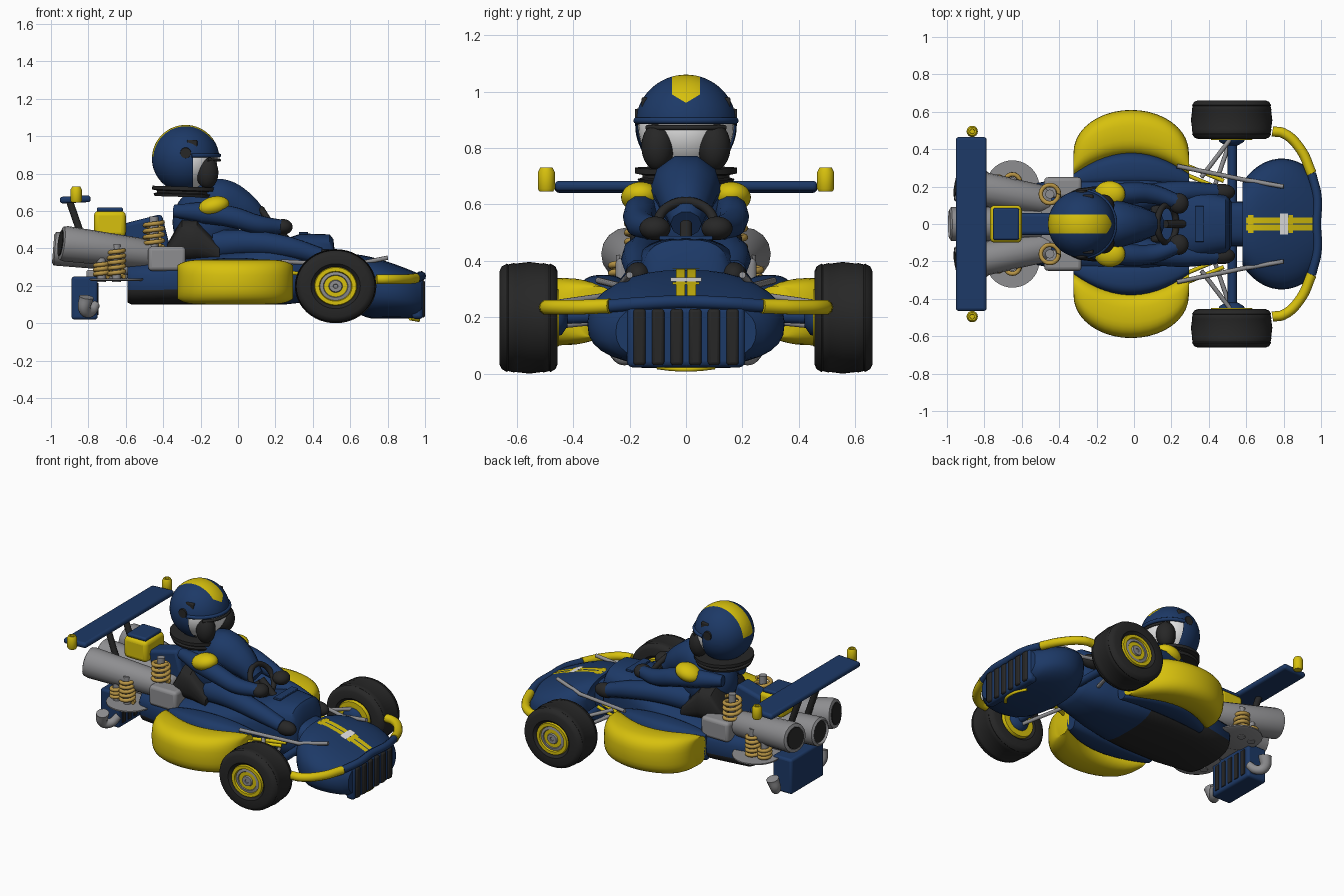
import bpy, bmesh, math
from mathutils import Vector

if "Cube" in bpy.data.objects:
    bpy.data.objects.remove(bpy.data.objects["Cube"])

def paint(name, r, g, b):
    m = bpy.data.materials.new(name)
    m.use_nodes = True
    m.diffuse_color = (r, g, b, 1)
    m.node_tree.nodes["Principled BSDF"].inputs["Base Color"].default_value = (r, g, b, 1)
    return m

BLUE = paint("navy blue", .012, .041, .135)
YELLOW = paint("yellow", .68, .53, .004)
BLACK = paint("black", .02, .02, .02)
GREY = paint("grey metal", .27, .27, .28)
GOLD = paint("spring gold", .48, .3, .06)
WHITE = paint("white", .8, .8, .8)
SIDES = (("left", 1), ("right", -1))

def finish(name, bm, *mats):
    bmesh.ops.recalc_face_normals(bm, faces=bm.faces)
    me = bpy.data.meshes.new(name)
    bm.to_mesh(me)
    bm.free()
    ob = bpy.data.objects.new(name, me)
    bpy.context.collection.objects.link(ob)
    for m in mats:
        me.materials.append(m)
    return ob

def skin(bm, rings):
    rings = [[bm.verts.new(p) for p in r] for r in rings]
    for a, b in zip(rings, rings[1:]):
        for i in range(len(a)):
            j = (i + 1) % len(a)
            bm.faces.new((a[i], a[j], b[j], b[i]))
    bm.faces.new(rings[0])
    bm.faces.new(rings[-1])

def loft(name, sections, *mats, power=3, n=32):
    """Superellipse sections (x, y centre, half width, bottom, top)."""
    bm, rings = bmesh.new(), []
    for x, yc, hw, z0, z1 in sections:
        ring = []
        for i in range(n):
            a = math.tau * i / n
            c, s = math.cos(a), math.sin(a)
            u = math.copysign(abs(c) ** (2 / power), c)
            v = math.copysign(abs(s) ** (2 / power), s)
            ring.append((x, yc + hw * u, (z0 + z1) / 2 + (z1 - z0) / 2 * v))
        rings.append(ring)
    skin(bm, rings)
    return finish(name, bm, *mats)

def lathe(name, start, axis, profile, mat, n=40):
    """Revolve (distance, radius) pairs about an axis."""
    q = Vector(axis).to_track_quat('Z', 'Y')
    bm = bmesh.new()
    skin(bm, [[Vector(start) + q @ Vector((r * math.cos(math.tau * i / n), r * math.sin(math.tau * i / n), d))
               for i in range(n)] for d, r in profile])
    return finish(name, bm, mat)

def ball(name, c, size, mat, tilt=0):
    bpy.ops.mesh.primitive_uv_sphere_add(segments=32, ring_count=20, location=c, rotation=(0, tilt, 0))
    ob = bpy.context.object
    ob.name, ob.scale = name, size
    ob.data.materials.append(mat)
    return ob

def box(name, c, size, mat, bevel=.012, tilt=0):
    bm = bmesh.new()
    bmesh.ops.create_cube(bm, size=1)
    bmesh.ops.scale(bm, vec=size, verts=bm.verts)
    ob = finish(name, bm, mat)
    ob.location, ob.rotation_euler = c, (0, tilt, 0)
    if bevel:
        b = ob.modifiers.new("bevel", 'BEVEL')
        b.width, b.segments = bevel, 3
    return ob

def tube(name, pts, radius, mat):
    """Round tube through points; radius may be one value or one per point."""
    radii = radius if isinstance(radius, list) else [radius] * len(pts)
    cu = bpy.data.curves.new(name, 'CURVE')
    cu.dimensions, cu.bevel_depth, cu.bevel_resolution, cu.resolution_u, cu.use_fill_caps = '3D', 1, 3, 6, True
    sp = cu.splines.new('BEZIER')
    sp.bezier_points.add(len(pts) - 1)
    for bp, p, r in zip(sp.bezier_points, pts, radii):
        bp.co, bp.radius = p, r
        bp.handle_left_type = bp.handle_right_type = 'AUTO'
    ob = bpy.data.objects.new(name, cu)
    bpy.context.collection.objects.link(ob)
    bpy.ops.object.select_all(action='DESELECT')
    ob.select_set(True)
    bpy.context.view_layer.objects.active = ob
    bpy.ops.object.convert(target='MESH')
    ob.data.materials.clear()
    ob.data.materials.append(mat)

def spring(name, x, y, z0, z1, r, turns):
    n = turns * 8
    tube(name, [(x + r * math.cos(math.tau * i / 8), y + r * math.sin(math.tau * i / 8),
                 z0 + (z1 - z0) * i / n) for i in range(n + 1)], .012, GOLD)

# Hull with a dark rear underside
hull = loft("hull", [(-.59, 0, .19, .11, .32), (-.57, 0, .21, .1, .33), (-.35, 0, .25, .1, .34), (-.1, 0, .26, .1, .38),
                     (.05, 0, .25, .1, .4), (.25, 0, .21, .1, .45), (.34, 0, .19, .11, .48), (.49, 0, .16, .13, .475),
                     (.51, 0, .14, .15, .45), (.52, 0, .12, .16, .36), (.64, 0, .12, .15, .34)], BLUE, BLACK)
for f in hull.data.polygons:
    f.material_index = int(f.center.z < .18 and f.center.x < .1)
box("cowl_panel", (.35, 0, .481), (.05, .19, .014), BLUE, .004)

# Nose with an elliptical plan, grille and stripes
def nose_top(x):
    return .368 - .1 * max(0, (x - .63) / .33) ** 1.4

nose = []
for i in range(16):
    x = .58 + .4 * i / 15
    w = .35 * math.sqrt(1 - ((x - .79) / .27) ** 2)
    nose.append((x, 0, w, .025 + 1.6 * max(0, .72 - x) ** 1.6 + 4 * max(0, x - .95) ** 1.7, nose_top(x)))
loft("nose", nose, BLUE, power=2.5)
box("grille_frame", (.96, 0, .13), (.06, .42, .215), BLUE, .02)
for i in range(6):
    box(f"grille_slot_{i}", (.985, (i - 2.5) * .066, .13), (.03, .045, .2), BLACK, .012)

def nose_plate(name, x0, x1, y0, y1, lift, mat):
    bm = bmesh.new()
    xs = [x0 + (x1 - x0) * i / 8 for i in range(9)]
    rows = [[bm.verts.new((x, y, nose_top(x) + lift)) for y in (y0, y1)] for x in xs]
    for a, b in zip(rows, rows[1:]):
        bm.faces.new((a[0], b[0], b[1], a[1]))
    finish(name, bm, mat)

for side, s in SIDES:
    nose_plate(f"nose_stripe_{side}", .6, .955, s * .004, s * .036, .003, YELLOW)
nose_plate("stripe_end_rear", .61, .64, -.048, .048, .004, YELLOW)
nose_plate("stripe_end_front", .825, .85, -.048, .048, .004, YELLOW)
nose_plate("stripe_plate", .78, .823, -.055, .055, .006, WHITE)
tube("nose_lip", [(.92, -.1, .024), (.955, -.05, .018), (.965, 0, .016), (.955, .05, .018), (.92, .1, .024)], .009, YELLOW)
tube("bumper_centre", [(.95, -.27, .24), (.98, -.14, .25), (.976, 0, .255), (.98, .14, .25), (.95, .27, .24)], .024, BLUE)

for side, s in SIDES:
    # Bumper wings
    tube(f"bumper_{side}", [(.74, s * .495, .235), (.8, s * .485, .235), (.89, s * .4, .235), (.95, s * .27, .24)], .027, YELLOW)

    # Side pods, bowed outward, and their inner shoulders
    pod, shoulder = [], []
    for i in range(21):
        t = -math.cos(math.pi * i / 20)
        outer, inner = .385 + .225 * math.sqrt(1 - t * t), .275 + .11 * (1 - t * t)
        x, e = -.015 + .308 * t, .03 * t ** 8
        pod.append((x, s * (outer + inner - .02) / 2, (outer - inner + .02) / 2, .1 + e, .34 - e))
        shoulder.append((x, s * (inner + .2) / 2, (inner - .2) / 2, .13, .35 - .05 * t * t))
    loft(f"side_pod_{side}", pod, YELLOW, power=2.8)
    loft(f"pod_shoulder_{side}", shoulder, BLUE)

    # Front wheels
    def disc(name, y, profile, mat):
        ob = lathe(f"{name}_{side}", (0, s * y, 0), (0, s, 0), profile, mat, 48)
        ob.location, ob.scale = (.522, 0, .198), (1.1, 1, 1)
    disc("tyre", .455, [(.02, .1), (.0, .12), (.0, .165), (.008, .182), (.025, .192), (.03, .189), (.05, .194), (.055, .192),
                        (.1, .198), (.15, .192), (.155, .194), (.175, .189), (.18, .192), (.198, .182),
                        (.206, .165), (.206, .12), (.185, .1)], BLACK)
    disc("rim", .45, [(.0, .075), (.0, .1), (.014, .105), (.19, .105), (.207, .1), (.207, .08), (.195, .075)], YELLOW)
    disc("hub", .6, [(.0, .07), (.047, .077), (.05, .06), (.042, .055), (.042, .035), (.055, .03), (.055, .012), (.05, .01)], GREY)
    disc("inner_hub", .42, [(.0, .03), (.02, .06), (.035, .065)], BLUE)

    # Front suspension
    tube(f"axle_{side}", [(.525, s * .1, .21), (.525, s * .46, .2)], .025, BLUE)
    for i, (a, b) in enumerate((((.23, .31, .33), (.62, .23, .31)), ((.6, .235, .31), (.8, .2, .35)),
                                ((.36, .25, .28), (.52, .46, .25)), ((.42, .17, .2), (.52, .46, .17)))):
        tube(f"suspension_rod_{i}_{side}", [(a[0], s * a[1], a[2]), (b[0], s * b[1], b[2])], .012, GREY)
    for i, y in enumerate((.33, .28)):
        tube(f"pod_strut_{i}_{side}", [(.24, s * y, .27), (.48, s * (y - .1), .26)], .011, YELLOW)

    # Driver limbs
    tube(f"arm_{side}", [(-.34, s * .1, .6), (-.18, s * .14, .59), (-.02, s * .165, .565), (.1, s * .16, .53), (.23, s * .12, .515)],
         [.035, .06, .058, .052, .04], BLUE)
    ball(f"shoulder_pad_{side}", (-.13, s * .16, .625), (.085, .07, .052), YELLOW, -.25)
    ball(f"glove_{side}", (.24, s * .11, .515), (.052, .055, .042), BLACK)
    tube(f"leg_{side}", [(-.12, s * .1, .42), (.05, s * .14, .43), (.25, s * .17, .41), (.44, s * .17, .36)],
         [.08, .07, .06, .045], BLUE)
    ball(f"shoe_{side}", (.47, s * .17, .35), (.07, .045, .045), BLACK)

    # Helmet side fittings and eyes
    ball(f"eye_{side}", (-.165, s * .1, .805), (.06, .058, .085), BLACK)
    lathe(f"visor_pivot_{side}", (-.28, s * .155, .91), (0, s, 0), [(0, .032), (.026, .028)], BLACK, 24)
    box(f"helmet_box_{side}", (-.245, s * .14, .957), (.055, .035, .045), BLACK, .006)

    # Exhaust pipes, springs and rear fittings
    lathe(f"exhaust_{side}", (-.45, s * .12, .365), (-.51, s * .095, .065),
          [(0, .06), (.05, .08), (.48, .095), (.505, .09), (.51, .07), (.495, .065)], GREY, 16)
    lathe(f"exhaust_bore_{side}", (-.93, s * .209, .426), (-.51, s * .095, .065), [(0, .065), (.022, .068)], BLACK, 16)
    lathe(f"spring_plate_{side}", (-.65, s * .195, .225), (0, 0, 1), [(0, .13), (.006, .145), (.014, .145)], GREY)
    for i, (x, y, z0, z1, r, t) in enumerate(((-.45, .16, .41, .54, .048, 4), (-.65, .225, .25, .39, .04, 5),
                                               (-.73, .22, .25, .32, .034, 3))):
        spring(f"spring_{i}_{side}", x, s * y, z0, z1, r, t)
        lathe(f"damper_{i}_{side}", (x, s * y, z0 - .03), (0, 0, 1), [(0, .024), (z1 - z0 + .06, .024)], GREY, 16)
    box(f"engine_block_{side}", (-.38, s * .195, .345), (.2, .11, .13), GREY, .02)
    tube(f"wing_strut_{side}", [(-.9, s * .09, .65), (-.82, s * .09, .42)], .02, BLACK)
    lathe(f"wing_tip_{side}", (-.865, s * .495, .645), (0, 0, 1),
          [(0, .024), (.01, .03), (.07, .03), (.085, .022), (.085, .013), (.075, .012)], YELLOW, 24)
    tube(f"tailpipe_{side}", [(-.76, s * .16, .1), (-.79, s * .2, .06), (-.82, s * .235, .07), (-.81, s * .255, .14)],
         [.024, .028, .032, .04], GREY)

# Rear centre
lathe("exhaust_centre", (-.5, 0, .36), (-1, 0, .08), [(0, .09), (.48, .09), (.49, .075), (.47, .065)], GREY, 16)
lathe("exhaust_bore_centre", (-.95, 0, .396), (-1, 0, .08), [(0, .065), (.025, .068)], BLACK, 16)
box("gearbox", (-.55, 0, .34), (.3, .24, .16), GREY, .03)
box("rear_box", (-.82, 0, .135), (.14, .34, .23), BLUE, .015)
for i in range(5):
    box(f"rear_box_slot_{i}", (-.749, (i - 2) * .06, .13), (.008, .035, .17), BLACK, .003)
box("rear_box_mount", (-.7, 0, .26), (.22, .16, .05), GREY)
box("airbox", (-.685, 0, .53), (.17, .2, .14), YELLOW, .025)
box("airbox_lid", (-.685, 0, .607), (.14, .17, .025), BLUE, .01)
box("engine_cover", (-.49, 0, .46), (.22, .12, .2), BLUE, .02, -.25)
box("wing", (-.87, 0, .662), (.165, .93, .036), BLUE, .015, -.05)

# Seat, torso and steering wheel
loft("seat", [(-.38, 0, .15, .32, .42), (-.3, 0, .19, .32, .56), (-.22, 0, .2, .32, .57), (-.1, 0, .2, .32, .42)], BLACK)
ball("torso", (-.17, 0, .54), (.18, .16, .19), BLUE)
tube("chest", [(-.2, 0, .62), (-.09, 0, .65), (.02, 0, .61), (.13, 0, .53)], [.12, .128, .1, .055], BLUE)
tube("steering_wheel", [(.175 - .05 * math.sin(a), .1 * math.cos(a), .53 + .08 * math.sin(a))
                        for a in (math.tau * i / 16 for i in range(17))], .017, BLACK)
tube("steering_column", [(.17, 0, .53), (.28, 0, .43)], .022, BLACK)
box("dashboard", (.12, 0, .44), (.06, .2, .08), BLACK, .02)

# Helmet, cut along straight lines so the stripe and opening are clean
bm = bmesh.new()
bmesh.ops.create_uvsphere(bm, u_segments=48, v_segments=32, radius=.18)
for co, no in (((0, .05, 0), (0, 1, 0)), ((0, -.05, 0), (0, 1, 0)), ((0, 0, .012), (0, 0, 1)),
               ((.04, 0, 0), (1, 0, 0)), ((0, 0, .08), (0, -.6, 1)), ((0, 0, .08), (0, .6, 1))):
    bmesh.ops.bisect_plane(bm, geom=bm.verts[:] + bm.edges[:] + bm.faces[:], plane_co=co, plane_no=no)
hole = []
for f in bm.faces:
    c = f.calc_center_median()
    f.material_index = int(abs(c.y) < .05 and c.z > (.08 + .6 * abs(c.y) if c.x > 0 else .012))
    if c.x > .04 and c.z < .012:
        hole.append(f)
bmesh.ops.delete(bm, geom=hole, context='FACES')
helmet = finish("helmet", bm, BLUE, YELLOW)
helmet.location = (-.28, 0, .88)
ball("face", (-.28, 0, .875), (.17, .17, .165), WHITE)
for name, reach, r, z, angle, mat in (("helmet_brim", .178, .012, .897, 80, BLUE), ("visor_bar", .18, .009, .872, 50, BLACK)):
    tube(name, [(-.28 + reach * math.cos(a), reach * math.sin(a), z)
                for a in (math.radians(angle * i / 4) for i in range(-4, 5))], r, mat)
lathe("neck_collar", (-.28, 0, .675), (.03, 0, 1), [(0, .13), (0, .165), (.015, .172), (.02, .155), (.03, .155),
                                                   (.035, .18), (.055, .18), (.055, .13)], BLACK)

# Smooth shading with sharp creases
bpy.ops.object.select_all(action='DESELECT')
for ob in bpy.context.scene.objects:
    if ob.type == 'MESH':
        ob.select_set(True)
        bpy.context.view_layer.objects.active = ob
bpy.ops.object.shade_smooth_by_angle(angle=math.radians(40))
